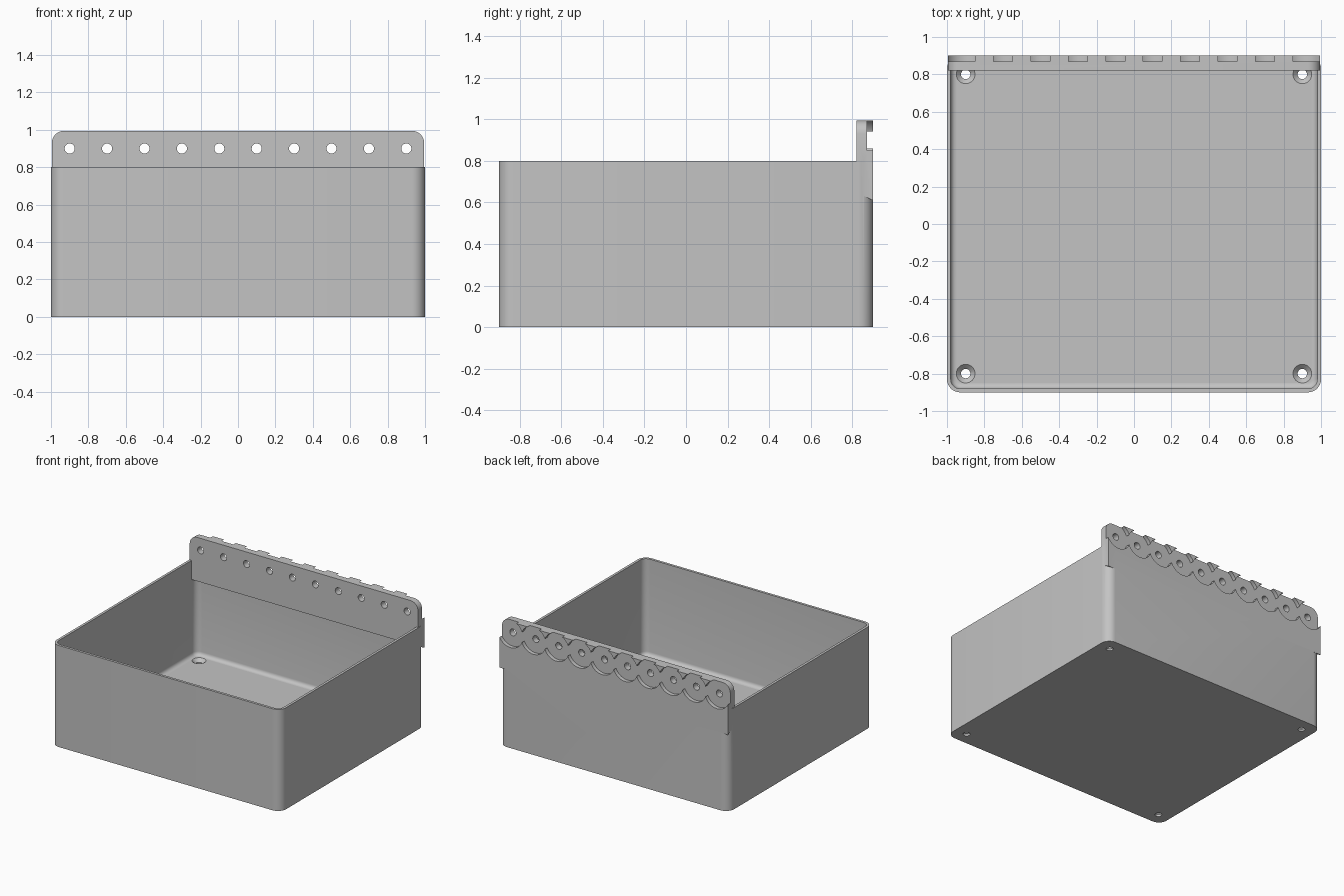
import bpy, bmesh
from math import sin, cos, pi
from mathutils import Matrix

if "Cube" in bpy.data.objects:
    bpy.data.objects.remove(bpy.data.objects["Cube"], do_unlink=True)

grey = bpy.data.materials.new("light_grey")
grey.use_nodes = True
colour = (0.55, 0.55, 0.55, 1)
grey.diffuse_color = colour
bsdf = next(n for n in grey.node_tree.nodes if n.type == 'BSDF_PRINCIPLED')
bsdf.inputs["Base Color"].default_value = colour


def to_object(name, bm):
    bmesh.ops.recalc_face_normals(bm, faces=bm.faces)
    mesh = bpy.data.meshes.new(name)
    bm.to_mesh(mesh)
    bm.free()
    mesh.materials.append(grey)
    ob = bpy.data.objects.new(name, mesh)
    bpy.context.collection.objects.link(ob)
    return ob


def rounded_outline(hx, hy, r, steps=8):
    pts = []
    for k, (sx, sy) in enumerate(((1, 1), (-1, 1), (-1, -1), (1, -1))):
        for i in range(steps + 1):
            a = (k + i / steps) * pi / 2
            pts.append((sx * (hx - r) + r * cos(a), sy * (hy - r) + r * sin(a)))
    return pts


def loft(name, rings):
    """Closed solid through matching rings of points."""
    bm = bmesh.new()
    loops = [[bm.verts.new(p) for p in ring] for ring in rings]
    for a, b in zip(loops, loops[1:]):
        for i in range(len(a)):
            j = (i + 1) % len(a)
            bm.faces.new((a[i], a[j], b[j], b[i]))
    bm.faces.new(loops[0])
    bm.faces.new(loops[-1])
    return to_object(name, bm)


def ring(hx, hy, r, z):
    return [(x, y, z) for x, y in rounded_outline(hx, hy, r)]


def cylinder_y(name, x, z, r, y0, y1, sides):
    bm = bmesh.new()
    bmesh.ops.create_cone(bm, cap_ends=True, segments=sides, radius1=r, radius2=r, depth=y1 - y0)
    bmesh.ops.transform(bm, matrix=Matrix.Translation((x, (y0 + y1) / 2, z)) @ Matrix.Rotation(pi / 2, 4, 'X'), verts=bm.verts)
    return to_object(name, bm)


def combine(target, tool, operation):
    mod = target.modifiers.new("combine", 'BOOLEAN')
    mod.operation = operation
    mod.solver = 'EXACT'
    mod.object = tool
    bpy.context.view_layer.update()
    graph = bpy.context.evaluated_depsgraph_get()
    mesh = bpy.data.meshes.new_from_object(target.evaluated_get(graph))
    target.modifiers.clear()
    target.data = mesh
    bpy.data.objects.remove(tool, do_unlink=True)


# Tray with thin walls and a rounded inner floor edge
tray = loft("open_box", [ring(1, 0.9, 0.07, z) for z in (0, 0.8)])
floor, fillet = 0.04, 0.03
rings = []
for i in range(6):
    a = i / 5 * pi / 2
    inset = fillet * (1 - sin(a))
    rings.append(ring(0.98 - inset, 0.88 - inset, 0.05 - inset, floor + fillet * (1 - cos(a))))
rings.append(ring(0.98, 0.88, 0.05, 0.9))
combine(tray, loft("cavity", rings), 'DIFFERENCE')

# Hinge strip along the back with rounded top corners and a sloped underside
half, top, corner = 0.995, 0.995, 0.065
arc = [i / 8 * pi / 2 for i in range(9)]
right_arc = [(half - corner + corner * cos(a), top - corner + corner * sin(a)) for a in arc]
outline = right_arc + [(-x, z) for x, z in reversed(right_arc)]
strip_rings = []
for y, low in ((0.82, 0.65), (0.9, 0.61)):
    strip_rings.append([(x, y, z) for x, z in [(half, low)] + outline + [(-half, low)]])
combine(tray, loft("hinge_strip", strip_rings), 'UNION')

# Scalloped pockets and pin holes along the strip
for i in range(10):
    x = -0.9 + 0.2 * i
    combine(tray, cylinder_y("pocket", x, 0.9, 0.108, 0.87, 0.95, 48), 'DIFFERENCE')
    combine(tray, cylinder_y("pin_hole", x, 0.9, 0.027, 0.75, 0.95, 24), 'DIFFERENCE')

# Countersunk screw holes in the floor corners
for sx in (-1, 1):
    for sy in (-1, 1):
        profile = ((0.025, -0.05), (0.025, 0.015), (0.05, floor), (0.05, 0.06))
        rings = [[(sx * 0.9 + r * cos(k * pi / 16), sy * 0.8 + r * sin(k * pi / 16), z)
                  for k in range(32)] for r, z in profile]
        combine(tray, loft("screw_hole", rings), 'DIFFERENCE')

bpy.ops.object.select_all(action='DESELECT')
tray.select_set(True)
bpy.context.view_layer.objects.active = tray
bpy.ops.object.shade_smooth_by_angle(angle=pi / 6)
